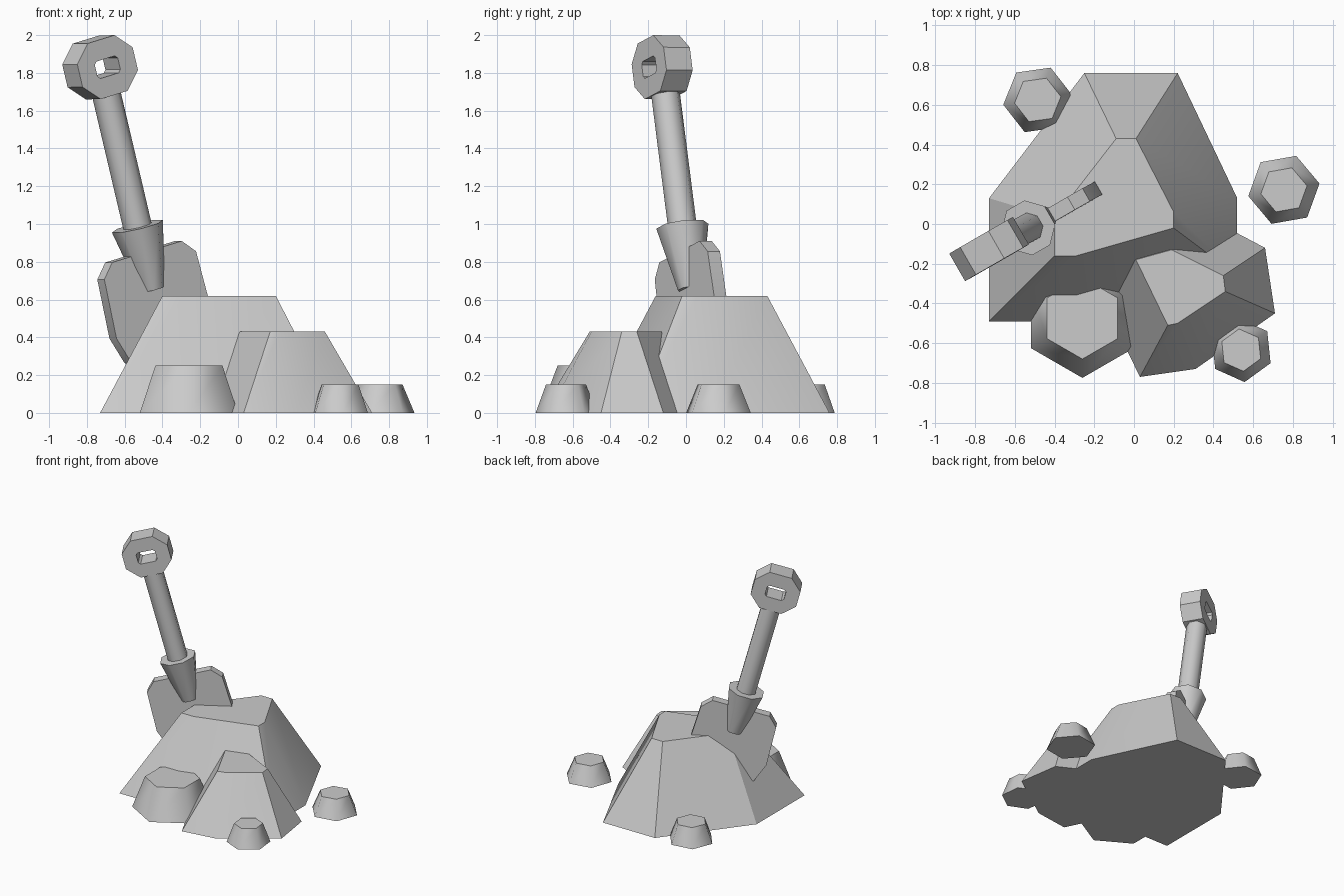
import bpy, bmesh, math
from mathutils import Matrix, Vector

if "Cube" in bpy.data.objects:
    bpy.data.objects.remove(bpy.data.objects["Cube"])


def finish(name, bm, angle, matrix=None):
    bmesh.ops.recalc_face_normals(bm, faces=bm.faces)
    me = bpy.data.meshes.new(name)
    bm.to_mesh(me)
    bm.free()
    ob = bpy.data.objects.new(name, me)
    bpy.context.collection.objects.link(ob)
    if matrix:
        ob.matrix_world = matrix
    bpy.ops.object.select_all(action='DESELECT')
    ob.select_set(True)
    bpy.context.view_layer.objects.active = ob
    bpy.ops.object.shade_smooth_by_angle(angle=math.radians(angle))
    return ob


def loft(name, loops, angle, matrix=None, closed=False):
    """Skin matching 3D loops; cap the ends, or join last to first."""
    bm = bmesh.new()
    rings = [[bm.verts.new(p) for p in loop] for loop in loops]
    pairs = list(zip(rings, rings[1:]))
    if closed:
        pairs.append((rings[-1], rings[0]))
    for a, b in pairs:
        n = len(a)
        for i in range(n):
            j = (i + 1) % n
            bm.faces.new((a[i], a[j], b[j], b[i]))
    if not closed:
        bm.faces.new(rings[0])
        bm.faces.new(rings[-1])
    return finish(name, bm, angle, matrix)


def at_z(points, z):
    return [(x, y, z) for x, y in points]


def at_y(points, y):
    return [(x, y, z) for x, z in points]


def ngon(n, r, cx=0, cy=0, start=0):
    return [(cx + r * math.cos(math.radians(start) + math.tau * i / n),
             cy + r * math.sin(math.radians(start) + math.tau * i / n)) for i in range(n)]


def chamfered(w, h, c, cz=0):
    """Rectangle with cut corners, eight points."""
    x, z = w / 2, h / 2
    pts = [(x, z - c), (x - c, z), (c - x, z), (-x, z - c),
           (-x, c - z), (c - x, -z), (x - c, -z), (x, c - z)]
    return [(px, pz + cz) for px, pz in pts]


# Large and small earth mounds
loft("large_mound", [
    at_z([(-.73, -.49), (-.285, -.49), (.52, -.26), (.52, .13),
          (.22, .76), (-.25, .76), (-.73, .13)], 0),
    at_z([(-.40, -.16), (-.29, -.16), (.20, -.02), (.20, .06),
          (.01, .43), (-.09, .43), (-.40, .03)], .62)], 30)
loft("small_mound", [
    at_z([(.03, -.77), (.31, -.73), (.71, -.45), (.66, -.12), (.28, .08), (-.22, -.26)], 0),
    at_z([(.17, -.51), (.22, -.50), (.46, -.34), (.45, -.26), (.19, -.13), (.01, -.18)], .43)], 30)

# Six-sided clods: centre, base radius, top radius, height, rotation
clods = [(-.26, -.475, .30, .205, .25, 30),
         (.54, -.635, .162, .107, .15, -24),
         (.755, .172, .182, .118, .15, 10),
         (-.485, .625, .175, .118, .15, 8)]
for i, (x, y, r0, r1, h, rot) in enumerate(clods):
    loft(f"clod_{i + 1}", [at_z(ngon(6, r0, x, y, rot), 0),
                           at_z(ngon(6, r1, x, y, rot), h)], 62)

# Shovel frame: local x = blade width, y = thickness, z = along the shaft
u = Vector((-.235, -.127, 1)).normalized()
w = Vector((.866, .5, .267))
w = (w - u * w.dot(u)).normalized()
n = u.cross(w)
frame = Matrix.Translation((-.454, .023, .655)) @ Matrix((w, n, u)).transposed().to_4x4()

# Blade
half = [(.22, .205), (.29, .13), (.30, -.19), (.245, -.34)]
blade = half + [(0, -.44)] + [(-x, z) for x, z in reversed(half)]
loft("shovel_blade", [at_y(blade, -.0375), at_y(blade, .0375)], 30, frame)

# Socket and shaft
loft("shovel_socket", [at_z(ngon(8, .067, start=22.5), 0),
                       at_z(ngon(8, .14, start=22.5), .345)], 50, frame)
loft("shovel_shaft", [at_z(ngon(8, .077, start=22.5), .3),
                      at_z(ngon(8, .077, start=22.5), 1.08)], 50, frame)

# Grip with a hand hole
outer = chamfered(.35, .305, .09, 1.216)
inner = chamfered(.145, .093, .015, 1.216)
loft("shovel_grip", [at_y(outer, -.08), at_y(outer, .08),
                     at_y(inner, .08), at_y(inner, -.08)], 30, frame, closed=True)
